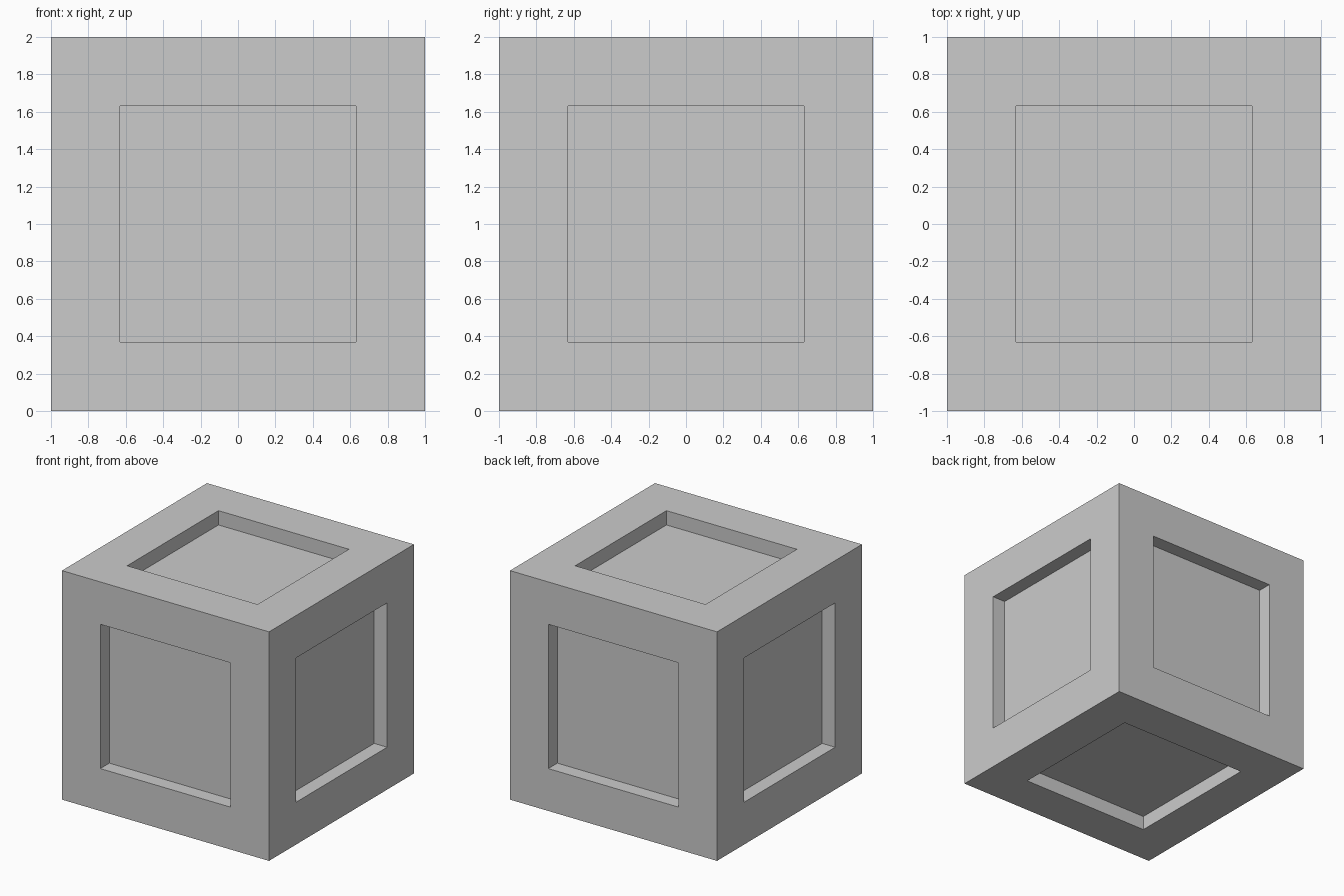
import bpy, bmesh

if "Cube" in bpy.data.objects:
    bpy.data.objects.remove(bpy.data.objects["Cube"])

HALF = 0.63    # half width of each square recess
DEPTH = 0.125  # recess depth

# Cube body standing on the ground
bm = bmesh.new()
bmesh.ops.create_cube(bm, size=2.0)
bmesh.ops.translate(bm, verts=bm.verts, vec=(0, 0, 1))

# Square straight-walled recess in every side
for face in list(bm.faces):
    normal = face.normal.copy()
    bmesh.ops.inset_individual(bm, faces=[face], thickness=1 - HALF, use_even_offset=True)
    panel = bmesh.ops.extrude_discrete_faces(bm, faces=[face])["faces"][0]
    bmesh.ops.translate(bm, verts=panel.verts, vec=-normal * DEPTH)

bmesh.ops.recalc_face_normals(bm, faces=bm.faces)
mesh = bpy.data.meshes.new("recessed_cube")
bm.to_mesh(mesh)
bm.free()
bpy.context.collection.objects.link(bpy.data.objects.new("recessed_cube", mesh))
